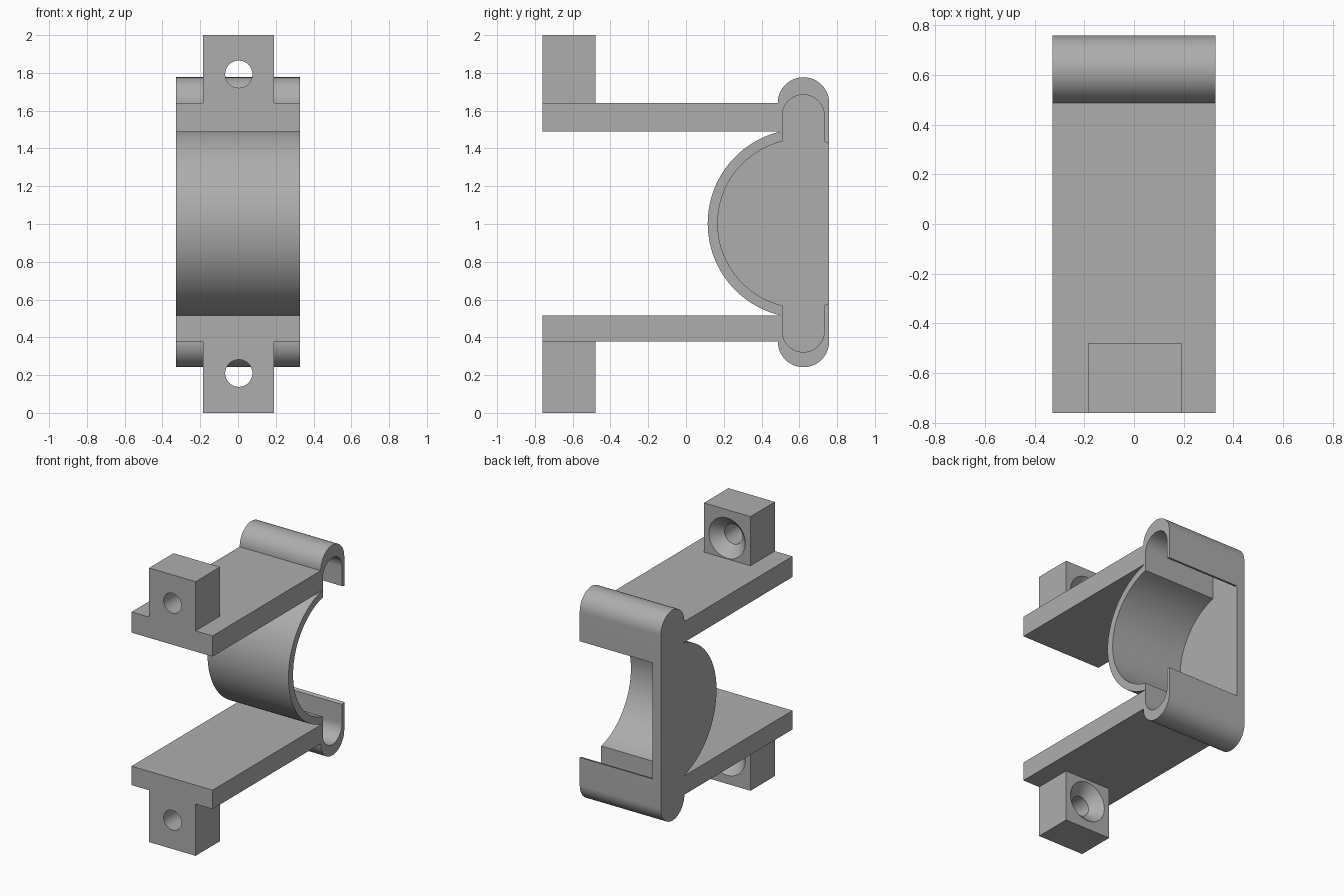
import bpy, bmesh
from math import sin, cos, pi, asin, sqrt, radians

cube = bpy.data.objects.get("Cube")
if cube:
    bpy.data.objects.remove(cube, do_unlink=True)

grey = bpy.data.materials.new("plain grey")
grey.use_nodes = True
COLOUR = (0.42, 0.42, 0.42, 1)
grey.diffuse_color = COLOUR
grey.node_tree.nodes["Principled BSDF"].inputs["Base Color"].default_value = COLOUR

HALF_W = 0.327            # half the clip width
FRONT, BACK = -0.76, 0.758
MID = 1.003               # height of the cradle axis
AXIS_Y = 0.615
HOOK_Y = 0.622
PLATE_TOP, PLATE_BOTTOM = 1.641, 0.378


def finish(name, bm):
    bmesh.ops.recalc_face_normals(bm, faces=bm.faces)
    mesh = bpy.data.meshes.new(name)
    bm.to_mesh(mesh)
    bm.free()
    mesh.materials.append(grey)
    obj = bpy.data.objects.new(name, mesh)
    bpy.context.collection.objects.link(obj)
    return obj


def prism(name, outline, x0, x1):
    """Extrude a (y, z) outline along x."""
    bm = bmesh.new()
    face = bm.faces.new([bm.verts.new((x0, y, z)) for y, z in outline])
    new = bmesh.ops.extrude_face_region(bm, geom=[face])["geom"]
    bmesh.ops.translate(bm, vec=(x1 - x0, 0, 0),
                        verts=[v for v in new if isinstance(v, bmesh.types.BMVert)])
    return finish(name, bm)


def lathe(name, x, z, rings, steps=48):
    """Solid of revolution about a y-parallel axis, from (y, radius) rings."""
    bm = bmesh.new()
    loops = [[bm.verts.new((x + r * cos(2 * pi * i / steps), y,
                            z + r * sin(2 * pi * i / steps)))
              for i in range(steps)] for y, r in rings]
    for a, b in zip(loops, loops[1:]):
        for i in range(steps):
            j = (i + 1) % steps
            bm.faces.new((a[i], a[j], b[j], b[i]))
    bm.faces.new(loops[0])
    bm.faces.new(loops[-1])
    return finish(name, bm)


def arc(cy, cz, r, a0, a1, steps=32):
    return [(cy + r * cos(a0 + (a1 - a0) * i / steps),
             cz + r * sin(a0 + (a1 - a0) * i / steps)) for i in range(steps + 1)]


def activate(obj):
    bpy.ops.object.select_all(action='DESELECT')
    obj.select_set(True)
    bpy.context.view_layer.objects.active = obj


def cut(obj, cutter):
    cutter.hide_render = True
    mod = obj.modifiers.new("cut", 'BOOLEAN')
    mod.operation, mod.solver, mod.object = 'DIFFERENCE', 'EXACT', cutter
    activate(obj)
    bpy.ops.object.modifier_apply(modifier=mod.name)
    bpy.data.objects.remove(cutter, do_unlink=True)
    activate(obj)
    bpy.ops.object.shade_smooth_by_angle(angle=radians(30))


# Clip body: two arms, rounded hooks and the curved cradle in one profile
R_OUT, GAP = 0.5, 0.487
end = asin(GAP / R_OUT)
outline = [(FRONT, PLATE_TOP)]
outline += arc(HOOK_Y, PLATE_TOP, BACK - HOOK_Y, pi, 0)
outline += arc(HOOK_Y, PLATE_BOTTOM, BACK - HOOK_Y, 0, -pi)
outline += [(FRONT, PLATE_BOTTOM), (FRONT, MID - GAP)]
outline += arc(AXIS_Y, MID, R_OUT, pi + end, pi - end, 64)
outline += [(FRONT, MID + GAP)]
body = prism("clip_body", outline, -HALF_W, HALF_W)

# Pocket: round bore with a slot into each hook, leaving one end closed
R_IN, SLOT_R, SLOT_H = 0.447, 0.111, 0.57
slot_front, slot_back = HOOK_Y - SLOT_R - 0.001, HOOK_Y + SLOT_R - 0.001
rise = lambda y: sqrt(R_IN ** 2 - (y - AXIS_Y) ** 2)
start = asin(rise(slot_front) / R_IN)
upper = arc(0, 0, R_IN, pi, pi - start)
upper = [(y + AXIS_Y, z) for y, z in upper]
upper += arc((slot_front + slot_back) / 2, SLOT_H, SLOT_R, pi, 0)
upper += [(slot_back, rise(slot_back)), (BACK, rise(BACK)), (BACK + 0.1, rise(BACK))]
pocket = [(y, MID + z) for y, z in upper] + [(y, MID - z) for y, z in reversed(upper[1:])]
cut(body, prism("pocket_cutter", pocket, -HALF_W + 0.065, HALF_W + 0.1))

# Screw lugs with countersunk holes on the outer side of each arm
LUG_BACK, HOLE_R, SINK_R = -0.479, 0.072, 0.147
for name, z0, z1, hole_z in (("upper_lug", PLATE_TOP, 2.0, 1.793),
                             ("lower_lug", 0.0, PLATE_BOTTOM, 0.21)):
    lug = prism(name, [(FRONT, z0), (LUG_BACK, z0), (LUG_BACK, z1), (FRONT, z1)],
                -0.185, 0.19)
    depth = SINK_R - HOLE_R
    cut(lug, lathe("hole_cutter", 0.004, hole_z,
                   [(FRONT - 0.1, HOLE_R), (LUG_BACK - depth, HOLE_R),
                    (LUG_BACK, SINK_R), (LUG_BACK + 0.01, SINK_R + 0.01)]))
